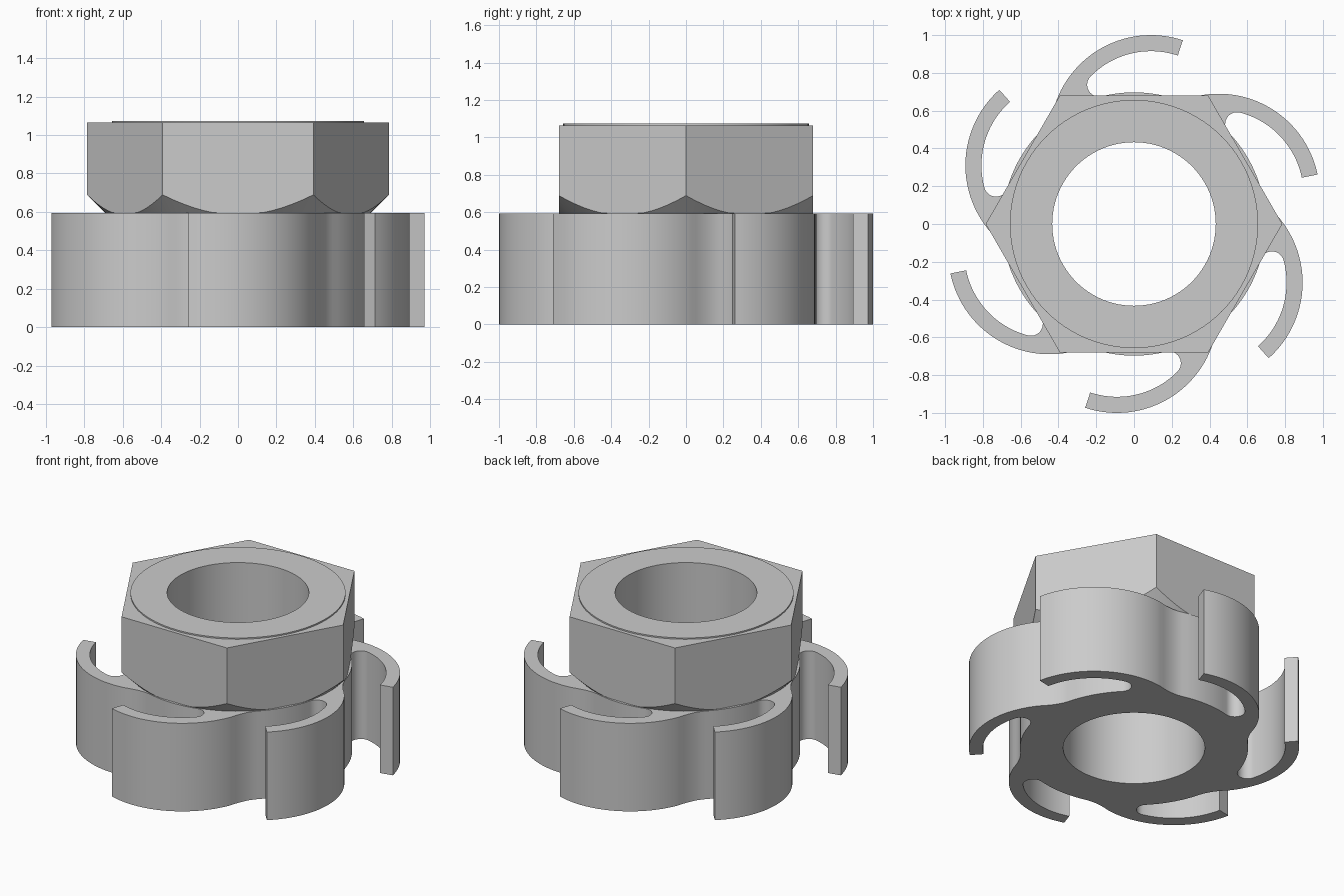
import bpy, bmesh
from math import cos, sin, radians, pi
from mathutils import Vector, Matrix

cube = bpy.data.objects.get("Cube")
if cube:
    bpy.data.objects.remove(cube, do_unlink=True)

STEP = 0.594       # top of the fan body, underside of the nut
BORE = 0.433
SEGMENTS = 96

steel = bpy.data.materials.new("grey steel")
steel.use_nodes = True
grey = (0.6, 0.6, 0.6, 1)
steel.diffuse_color = grey
steel.node_tree.nodes["Principled BSDF"].inputs["Base Color"].default_value = grey


def finish(bm, name):
    """Clean the mesh, link it and shade it smooth with sharp edges kept."""
    bmesh.ops.remove_doubles(bm, verts=bm.verts, dist=0.0005)
    bmesh.ops.recalc_face_normals(bm, faces=bm.faces)
    mesh = bpy.data.meshes.new(name)
    bm.to_mesh(mesh)
    bm.free()
    obj = bpy.data.objects.new(name, mesh)
    bpy.context.collection.objects.link(obj)
    mesh.materials.append(steel)
    bpy.ops.object.select_all(action="DESELECT")
    obj.select_set(True)
    bpy.context.view_layer.objects.active = obj
    bpy.ops.object.shade_smooth_by_angle(angle=radians(30))
    return obj


def arc(center, radius, start, end, count):
    """Points along an arc, angles in degrees."""
    angles = [radians(start + (end - start) * i / count) for i in range(count + 1)]
    return [Vector((center[0] + radius * cos(a), center[1] + radius * sin(a), 0))
            for a in angles]


def bend(a, control, b, count):
    """Inner points of a quadratic curve from a to b."""
    ts = [i / count for i in range(1, count)]
    return [a * (1 - t) ** 2 + control * 2 * t * (1 - t) + b * t * t for t in ts]


# Hex nut: lofted rings, chamfered below and with a raised round face on top
def build_nut():
    apothem, cone, top, face_top, face_radius = 0.68, 0.69, 1.064, 1.073, 0.657
    bm = bmesh.new()
    columns = []
    for i in range(SEGMENTS):
        a = 2 * pi * i / SEGMENTS
        hexagon = apothem / cos(a % (pi / 3) - pi / 6)
        section = [(BORE, STEP), (min(hexagon, cone), STEP),
                   (hexagon, STEP + max(0, hexagon - cone)), (hexagon, top),
                   (face_radius, top), (face_radius, face_top), (BORE, face_top)]
        columns.append([bm.verts.new((r * cos(a), r * sin(a), z)) for r, z in section])
    for i, col in enumerate(columns):
        following = columns[(i + 1) % SEGMENTS]
        for j in range(len(col)):
            k = (j + 1) % len(col)
            bm.faces.new((col[j], following[j], following[k], col[k]))
    return finish(bm, "hex_nut")


# Fan body: six curved spring arms around a bored hub, extruded upward
def build_fan():
    arm_center, hub = (0.09, 0.465), 0.697
    turn = Matrix.Rotation(-pi / 3, 3, "Z")
    outer = arc(arm_center, 0.535, 159, 71.6, 28)
    inner = arc(arm_center, 0.45, 71.6, 135.3, 20)
    slot_end = arc((-0.185, 0.737), 0.063, 135.3, 284.1, 14)
    rim = arc((0, 0), hub, 104.1, 75, 10)
    corner = turn @ Vector((-0.438, 0.55, 0))
    blend = bend(rim[-1], corner, turn @ outer[0], 6)
    unit = outer + inner + slot_end[1:] + rim[1:] + blend

    outline = []
    for k in range(6):
        spin = Matrix.Rotation(-k * pi / 3, 3, "Z")
        outline += [spin @ p for p in unit]
    bore = arc((0, 0), BORE, 0, 360, SEGMENTS)[:-1]

    bm = bmesh.new()
    edges = []
    for loop in (outline, bore):
        verts = [bm.verts.new(p) for p in loop]
        edges += [bm.edges.new((v, verts[(i + 1) % len(verts)]))
                  for i, v in enumerate(verts)]
    bmesh.ops.triangle_fill(bm, use_beauty=True, use_dissolve=False, edges=edges)
    raised = bmesh.ops.extrude_face_region(bm, geom=bm.faces[:], use_keep_orig=True)
    moved = [g for g in raised["geom"] if isinstance(g, bmesh.types.BMVert)]
    bmesh.ops.translate(bm, verts=moved, vec=(0, 0, STEP))
    return finish(bm, "spring_arm_body")


build_fan()
build_nut()
